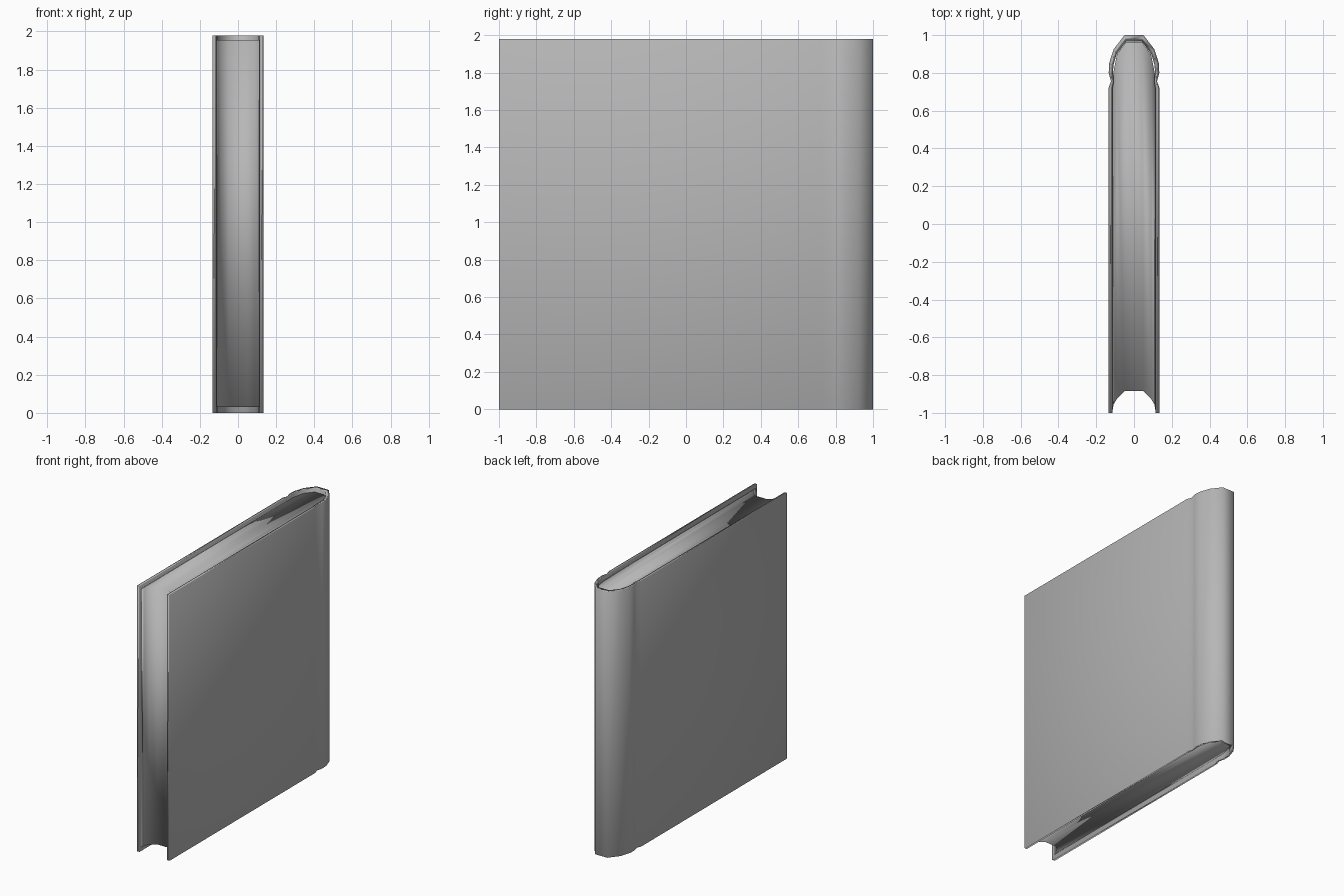
import bpy, bmesh
from mathutils import Vector

if "Cube" in bpy.data.objects:
    bpy.data.objects.remove(bpy.data.objects["Cube"])

grey = bpy.data.materials.new("dark_grey")
grey.diffuse_color = (0.47, 0.47, 0.47, 1)
grey.use_nodes = True
grey.node_tree.nodes["Principled BSDF"].inputs["Base Color"].default_value = grey.diffuse_color


def mirror(half):
    """Half profile (+x side, front to spine) -> full path, right to left."""
    return half + [(-x, y) for x, y in reversed(half)]


def make_object(name, bm):
    """Finish a part with soft continuous shading led by its larger faces."""
    bmesh.ops.recalc_face_normals(bm, faces=bm.faces)
    for face in bm.faces:
        face.smooth = True
    bm.verts.index_update()
    normals = []
    for v in bm.verts:
        total = sum((f.normal * f.calc_area() ** 0.3 for f in v.link_faces), Vector())
        normals.append(total.normalized())
    mesh = bpy.data.meshes.new(name)
    bm.to_mesh(mesh)
    bm.free()
    mesh.normals_split_custom_set_from_vertices(normals)
    mesh.materials.append(grey)
    obj = bpy.data.objects.new(name, mesh)
    bpy.context.collection.objects.link(obj)
    return obj


def strip_solid(name, side_a, side_b, z, height):
    """Quad strip between two matching paths, extruded upwards."""
    bm = bmesh.new()
    a = [bm.verts.new((x, y, z)) for x, y in side_a]
    b = [bm.verts.new((x, y, z)) for x, y in side_b]
    faces = [bm.faces.new((a[i], a[i + 1], b[i + 1], b[i])) for i in range(len(a) - 1)]
    new = bmesh.ops.extrude_face_region(bm, geom=faces, use_keep_orig=True)["geom"]
    top = [g for g in new if isinstance(g, bmesh.types.BMVert)]
    bmesh.ops.translate(bm, verts=top, vec=(0, 0, height))
    return make_object(name, bm)


# Cover: boards, hinge grooves and rounded spine as one bent strip
outer = mirror([(0.135, -1.0), (0.135, 0.72), (0.122, 0.755), (0.134, 0.80),
                (0.132, 0.85), (0.108, 0.925), (0.05, 1.0)])
inner = mirror([(0.113, -1.0), (0.113, 0.72), (0.107, 0.755), (0.111, 0.80),
                (0.109, 0.84), (0.092, 0.90), (0.042, 0.965)])
strip_solid("cover", outer, inner, 0, 1.98)

# Pages: hollow fore edge and rounded back, set in from the cover
fore_edge = mirror([(0.113, -0.985), (0.108, -0.955), (0.09, -0.925), (0.05, -0.885)])
back = mirror([(0.113, 0.72), (0.110, 0.80), (0.090, 0.90), (0.041, 0.963)])
strip_solid("pages", fore_edge, back, 0.03, 1.925)
